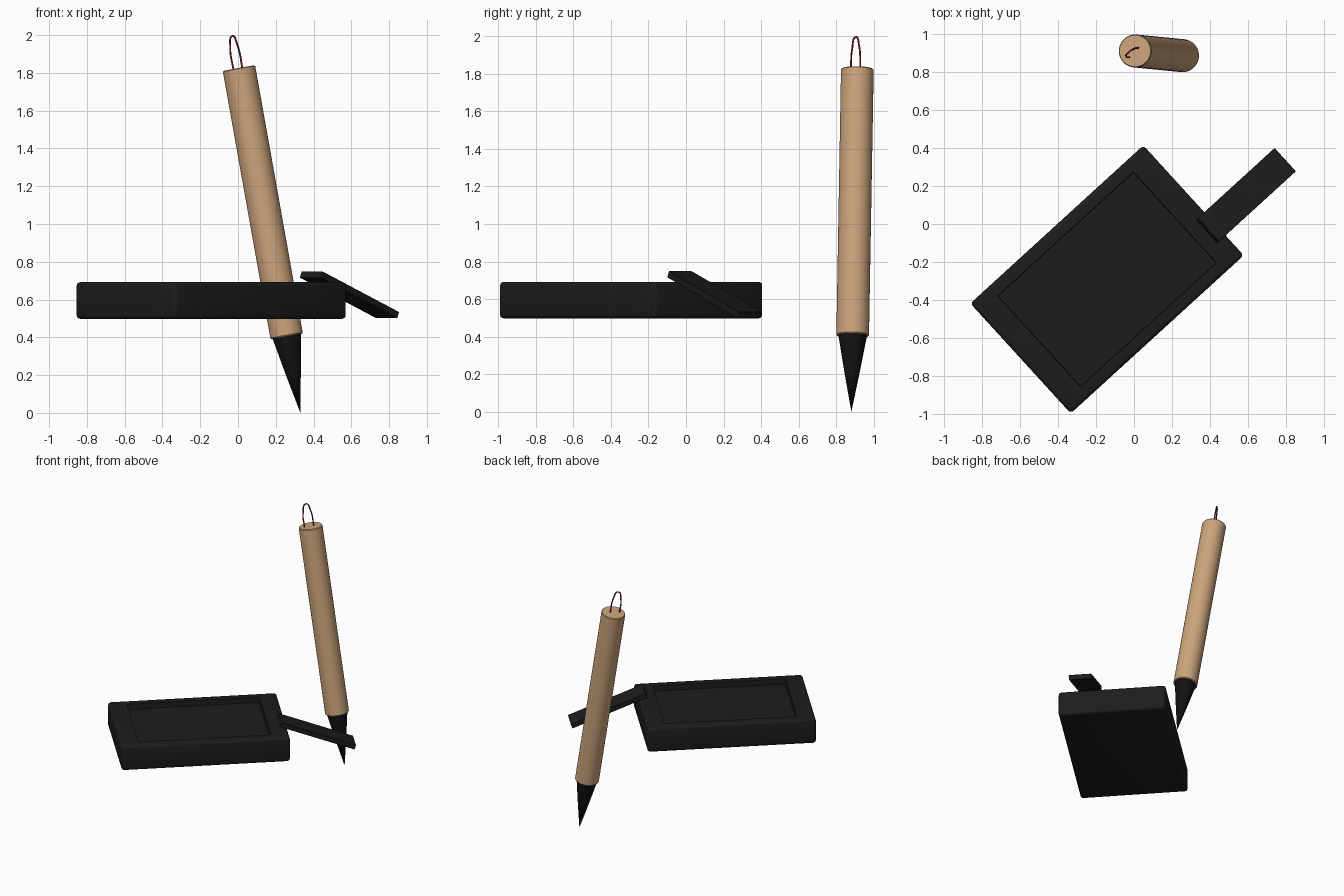
import bpy, bmesh, math
from mathutils import Vector, Matrix

if "Cube" in bpy.data.objects:
    bpy.data.objects.remove(bpy.data.objects["Cube"])

ANGLE = math.radians(42.4)   # heading of the stone and stick


def material(name, rgb):
    m = bpy.data.materials.new(name)
    m.diffuse_color = (*rgb, 1)
    m.use_nodes = True
    m.node_tree.nodes["Principled BSDF"].inputs["Base Color"].default_value = m.diffuse_color
    return m


tan = material("bamboo", (0.60, 0.37, 0.20))
black = material("black", (0.012, 0.012, 0.012))
bristle = material("bristle", (0.006, 0.006, 0.006))
red = material("red_cord", (0.25, 0.02, 0.02))


def finish(bm, name, mat, matrix=Matrix()):
    mesh = bpy.data.meshes.new(name)
    bmesh.ops.recalc_face_normals(bm, faces=bm.faces)
    bm.to_mesh(mesh)
    bm.free()
    ob = bpy.data.objects.new(name, mesh)
    bpy.context.collection.objects.link(ob)
    ob.matrix_world = matrix
    mesh.materials.append(mat)
    bpy.ops.object.select_all(action='DESELECT')
    ob.select_set(True)
    bpy.context.view_layer.objects.active = ob
    bpy.ops.object.shade_smooth_by_angle(angle=math.radians(35))
    return ob


def box(size, bevel, segments=1):
    bm = bmesh.new()
    bmesh.ops.create_cube(bm, size=1)
    bmesh.ops.scale(bm, vec=size, verts=bm.verts)
    bmesh.ops.bevel(bm, geom=bm.edges[:], offset=bevel, segments=segments,
                    profile=0.5, affect='EDGES')
    return bm


# Ink stone: rounded slab with a shallow rectangular recess
bm = box((1.235, 0.785, 0.195), 0.02, 3)
bm.normal_update()
top = max(bm.faces, key=lambda f: f.calc_center_median().z + f.calc_area() * 0.01)
bmesh.ops.inset_individual(bm, faces=[top], thickness=0.03)
for v in top.verts:
    v.co.x = math.copysign(0.485, v.co.x)
    v.co.y = math.copysign(0.325, v.co.y)
bmesh.ops.inset_individual(bm, faces=[top], thickness=0.004)
for v in top.verts:
    v.co.z -= 0.04
stone_frame = Matrix.Translation((-0.142, -0.292, 0.595)) @ Matrix.Rotation(ANGLE, 4, 'Z')
finish(bm, "ink_stone", black, stone_frame)

# Ink stick leaning on the edge of the stone
bm = box((0.59, 0.166, 0.036), 0.002)
stick_frame = (Matrix.Translation((0.59, 0.15, 0.625)) @ Matrix.Rotation(ANGLE, 4, 'Z')
               @ Matrix.Rotation(math.radians(21.4), 4, 'Y'))
finish(bm, "ink_stick", black, stick_frame)

# Brush: everything is lathed along the axis from the tip upward
tip = Vector((0.33, 0.88, 0.0))
axis = Vector((0.005, 0.912, 1.825)) - tip
length = axis.length
brush_frame = Matrix.Translation(tip) @ axis.to_track_quat('Z', 'Y').to_matrix().to_4x4()


def lathe(name, profile, mat, sides=48):
    bm = bmesh.new()
    vs = [bm.verts.new((r, 0, z)) for r, z in profile]
    edges = [bm.edges.new(p) for p in zip(vs, vs[1:])]
    bmesh.ops.spin(bm, geom=vs + edges, cent=(0, 0, 0), axis=(0, 0, 1),
                   angle=math.tau, steps=sides, use_duplicate=False)
    bmesh.ops.remove_doubles(bm, verts=bm.verts, dist=1e-5)
    return finish(bm, name, mat, brush_frame)


base = 0.412
lathe("brush_handle", [(0, base), (0.083, base), (0.087, base + 0.005),
                       (0.087, length - 0.005), (0.083, length), (0, length)], tan)
lathe("brush_bristles", [(0, 0), (0.04, 0.21), (0.076, base), (0.076, base + 0.01),
                         (0, base + 0.01)], bristle)

# Hanging cord looped from the top of the handle
curve = bpy.data.curves.new("hanging_loop", 'CURVE')
curve.dimensions = '3D'
curve.bevel_depth = 0.005
curve.bevel_resolution = 2
points = [(-0.024, 0.878, 1.815), (-0.041, 0.884, 1.93), (-0.029, 0.904, 1.995),
          (-0.004, 0.921, 1.95), (0.025, 0.928, 1.815)]
spline = curve.splines.new('BEZIER')
spline.bezier_points.add(len(points) - 1)
for bp, p in zip(spline.bezier_points, points):
    bp.co = p
    bp.handle_left_type = bp.handle_right_type = 'AUTO'
loop = bpy.data.objects.new("hanging_loop", curve)
bpy.context.collection.objects.link(loop)
curve.materials.append(red)
